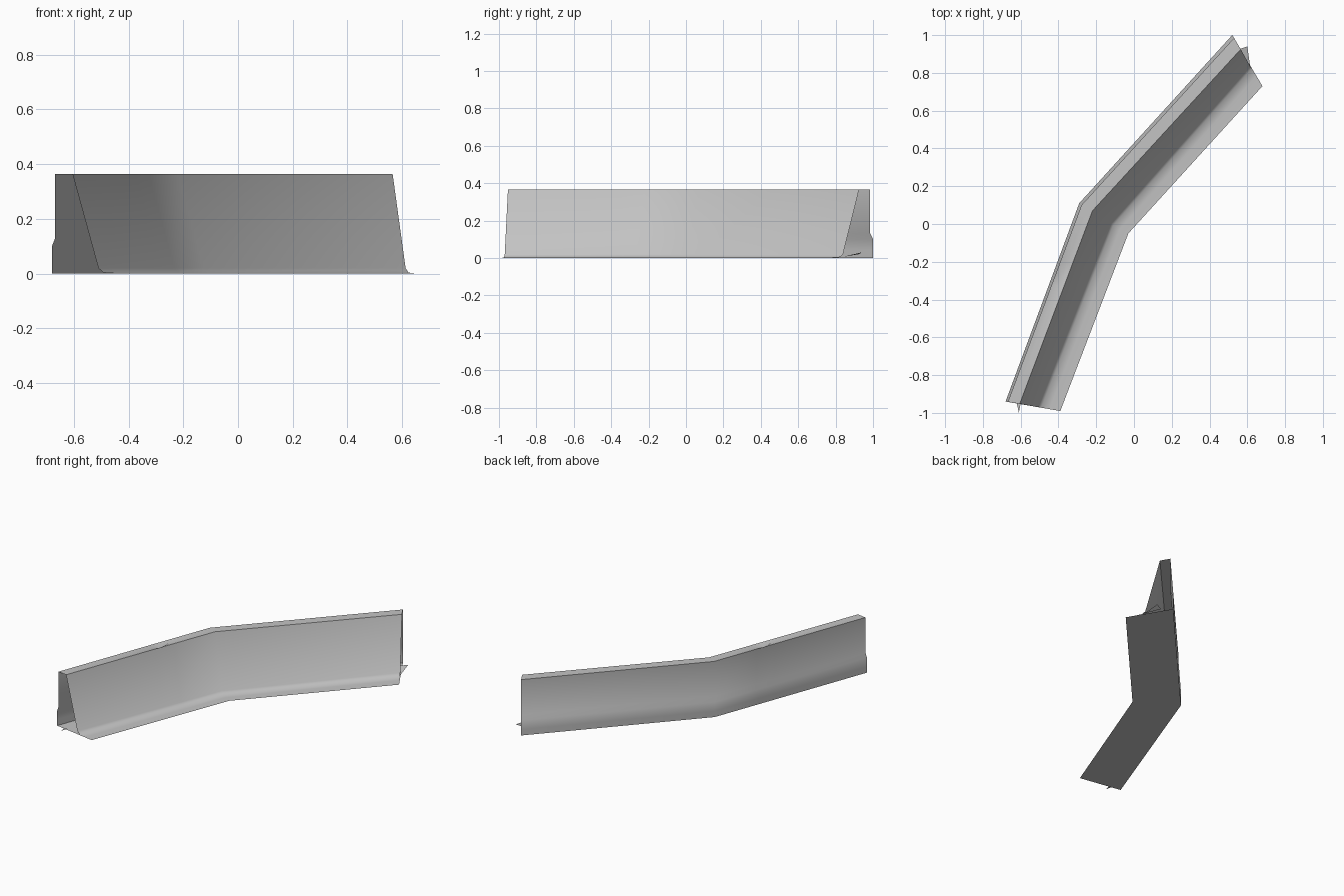
import bpy, bmesh
from mathutils import Vector

if "Cube" in bpy.data.objects:
    bpy.data.objects.remove(bpy.data.objects["Cube"])

grey = bpy.data.materials.new("plain_grey")
grey.diffuse_color = (0.55, 0.55, 0.55, 1)
grey.use_nodes = True
grey.node_tree.nodes["Principled BSDF"].inputs["Base Color"].default_value = grey.diffuse_color


def add_object(name, bm, angle=None):
    mesh = bpy.data.meshes.new(name)
    bm.to_mesh(mesh)
    bm.free()
    mesh.materials.append(grey)
    ob = bpy.data.objects.new(name, mesh)
    bpy.context.collection.objects.link(ob)
    if angle:
        bpy.context.view_layer.objects.active = ob
        ob.select_set(True)
        bpy.ops.object.shade_smooth_by_angle(angle=angle)
        ob.select_set(False)
    return ob


# plan lines of the bent barrier: start, bend, end
KICK = [(-0.68, -0.94), (-0.29, 0.11), (0.52, 1.0)]
BACK = [(-0.668, -0.942), (-0.278, 0.10), (0.53, 0.985)]
CREST = [(-0.605, -0.952), (-0.22, 0.07), (0.565, 0.925)]
BASE = [(-0.505, -0.97), (-0.12, 0.0), (0.615, 0.835)]
LIP = [(-0.39, -0.99), (-0.03, -0.05), (0.68, 0.73)]


def mix(a, b, f):
    return [tuple(Vector(p).lerp(Vector(q), f)) for p, q in zip(a, b)]


# cross-section: plan line and height, from the lip over the top to the floor
section = [(LIP, 0.0), (mix(BASE, LIP, 0.5), 0.001), (mix(BASE, LIP, 0.12), 0.004),
           (mix(BASE, CREST, 0.05), 0.02), (CREST, 0.365),
           (mix(CREST, BACK, 0.5), 0.365), (BACK, 0.365),
           (BACK, 0.13), (KICK, 0.10), (KICK, 0.04), (KICK, 0.0)]
TOP_MID = 5

# stations along the path, with extra ones around the chip in the top
stations = [0, 0.6, 0.65, 0.72, 1, 2]


def along(line, t):
    i = min(int(t), 1)
    return Vector(line[i]).lerp(Vector(line[i + 1]), t - i)


bm = bmesh.new()
rows = []
for t in stations:
    row = []
    for k, (line, z) in enumerate(section):
        if k == TOP_MID and t == 0.65:
            z -= 0.02
        p = along(line, t)
        row.append(bm.verts.new((p.x, p.y, z)))
    rows.append(row)
for r0, r1 in zip(rows, rows[1:]):
    for k in range(len(section)):
        n = (k + 1) % len(section)      # last strip closes the underside
        bm.faces.new((r0[k], r1[k], r1[n], r0[n]))
bmesh.ops.recalc_face_normals(bm, faces=bm.faces)
add_object("bent_barrier", bm, 0.9)

# ragged floor tabs sticking out of the open ends
bm = bmesh.new()
tabs = [[(0.555, 0.925, 0.02), (0.615, 0.835, 0.005), (0.60, 0.94, 0.03)],
        [(-0.62, -0.95, 0.005), (-0.61, -1.0, 0.005), (-0.60, -0.95, 0.005)]]
for tab in tabs:
    bm.faces.new([bm.verts.new(p) for p in tab])
add_object("ragged_end_tabs", bm)
